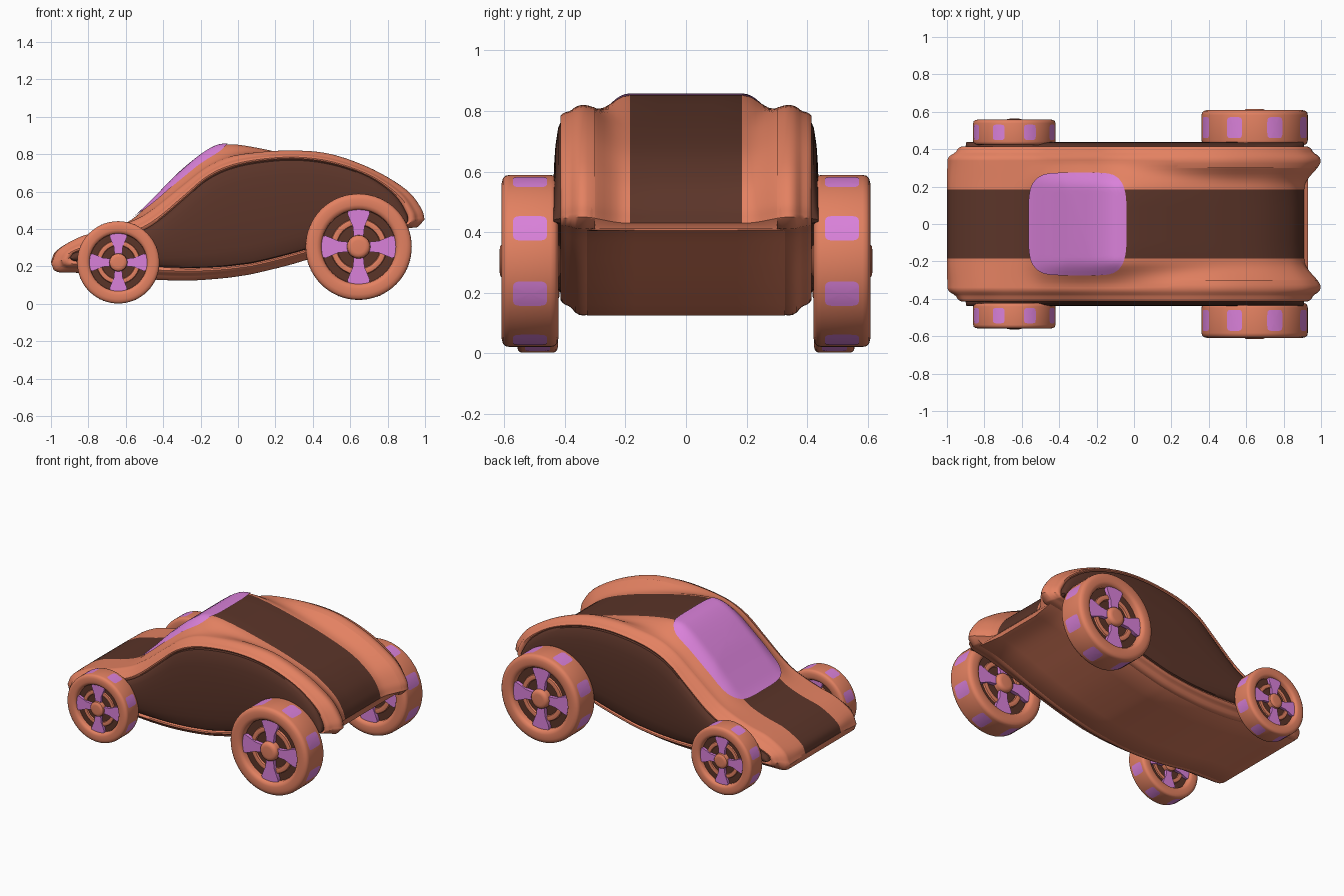
import bpy, bmesh, math
from mathutils import Vector

if "Cube" in bpy.data.objects:
    bpy.data.objects.remove(bpy.data.objects["Cube"])


def material(name, rgb):
    m = bpy.data.materials.new(name)
    m.diffuse_color = (*rgb, 1)
    m.use_nodes = True
    m.node_tree.nodes["Principled BSDF"].inputs["Base Color"].default_value = m.diffuse_color
    return m


ORANGE = material("orange", (0.77, 0.22, 0.12))
BROWN = material("brown", (0.105, 0.035, 0.022))
PINK = material("pink", (0.7, 0.22, 0.7))


def make(name, verts, faces, mats, dark=None, mirror=False, angle=40, out=None):
    me = bpy.data.meshes.new(name)
    me.from_pydata([tuple(v) for v in verts], [], faces)
    for m in mats:
        me.materials.append(m)
    if dark:
        for i in dark:
            me.polygons[i].material_index = 1
    bm = bmesh.new()
    bm.from_mesh(me)
    bmesh.ops.remove_doubles(bm, verts=bm.verts, dist=1e-5)
    bmesh.ops.recalc_face_normals(bm, faces=bm.faces)
    # open patches are turned to face outwards
    if out and sum((f.normal.dot(out(f.calc_center_median())) for f in bm.faces)) < 0:
        bmesh.ops.reverse_faces(bm, faces=bm.faces)
    bm.to_mesh(me)
    bm.free()
    ob = bpy.data.objects.new(name, me)
    bpy.context.collection.objects.link(ob)
    bpy.ops.object.select_all(action='DESELECT')
    ob.select_set(True)
    bpy.context.view_layer.objects.active = ob
    bpy.ops.object.shade_smooth_by_angle(angle=math.radians(angle))
    if mirror:
        mod = ob.modifiers.new("mirror", 'MIRROR')
        mod.use_axis = (False, True, False)
        mod.use_mirror_merge = False
    return ob


def loft(rings, closed=False, cap_first=False, cap_last=False):
    n, k = len(rings[0]), len(rings)
    verts = [p for r in rings for p in r]
    faces = []
    for i in range(k if closed else k - 1):
        a, b = i * n, ((i + 1) % k) * n
        faces += [(a + j, a + (j + 1) % n, b + (j + 1) % n, b + j) for j in range(n)]
    if cap_first:
        faces.append(tuple(range(n)))
    if cap_last:
        faces.append(tuple(range((k - 1) * n, k * n)))
    return verts, faces


def patch(fn, n=48, rings=8, power=0.35):
    """Rounded-square patch: fn maps (a, b) in -1..1 to a point."""
    def se(v):
        return math.copysign(abs(v) ** power, v)
    rr = []
    for i in range(1, rings + 1):
        t = i / rings
        rr.append([fn(t * se(math.cos(q)), t * se(math.sin(q)))
                   for q in (2 * math.pi * (j + .5) / n for j in range(n))])
    v, f = loft(rr)
    v.append(fn(0, 0))
    f += [(j, (j + 1) % n, len(v) - 1) for j in range(n)]
    return v, f


def curve(pts):
    """Smooth curve through points, parameter 0..len-1."""
    p = [Vector(q) for q in pts]

    def at(u):
        i = max(0, min(int(u), len(p) - 2))
        t = u - i
        b, c = p[i], p[i + 1]
        a = p[i - 1] if i else 2 * b - c
        d = p[i + 2] if i + 2 < len(p) else 2 * c - b
        return .5 * (2 * b + (c - a) * t + (2 * a - 5 * b + 4 * c - d) * t * t
                     + (3 * b - a - 3 * c + d) * t ** 3)
    return at


# Side-view (x, z) guide curves with matching stations from nose to tail
C = curve([(-1, .225), (-.97, .285), (-.85, .355), (-.7, .395), (-.57, .45), (-.45, .56),
           (-.3, .71), (-.15, .825), (-.05, .853), (.1, .835), (.3, .79), (.5, .735),
           (.7, .66), (.83, .57), (.89, .49), (.91, .43)])
F = curve([(-.998, .215), (-.96, .29), (-.84, .36), (-.7, .395), (-.55, .45), (-.45, .51),
           (-.3, .63), (-.17, .73), (-.05, .785), (.1, .81), (.3, .82), (.5, .8),
           (.72, .72), (.9, .61), (.98, .51), (.998, .45)])
B = curve([(-.985, .18), (-.95, .168), (-.85, .166), (-.7, .16), (-.55, .14), (-.42, .128),
           (-.25, .125), (-.1, .135), (0, .147), (.1, .165), (.3, .215), (.5, .28),
           (.65, .335), (.78, .38), (.88, .4), (.96, .41)])
PT = curve([(-.9, .245), (-.88, .27), (-.82, .29), (-.7, .33), (-.53, .385), (-.42, .45),
            (-.28, .57), (-.17, .665), (-.05, .725), (.1, .76), (.3, .775), (.5, .75),
            (.7, .68), (.84, .58), (.9, .49), (.91, .445)])
PB = curve([(-.89, .235), (-.87, .228), (-.82, .225), (-.7, .22), (-.55, .205), (-.42, .195),
            (-.25, .19), (-.1, .195), (0, .205), (.1, .22), (.3, .27), (.5, .33),
            (.65, .37), (.78, .405), (.86, .42), (.9, .43)])
US = [15 * i / 75 for i in range(76)]


def deck(u, y):
    """Upper body surface: blends centre line into fender ridge."""
    t = max(0, min(1, (abs(y) - .185) / .155))
    w = (t * t * (3 - 2 * t)) ** 1.25
    p = C(u).lerp(F(u), w)
    dip = .014 * math.sin(math.pi * t) ** 2 if 6 < u < 13 else 0
    return Vector((p.x, y, p.y - dip * math.sin(math.pi * (u - 6) / 7)))


# Main body with brown centre strip
ys = [0, .09, .185, .21, .23, .25, .27, .29, .31, .325, .34]
rings = []
for u in US:
    f, b = F(u), B(u)
    half = [deck(u, y) for y in ys]
    half += [Vector((b.x, .338, b.y + .008)),
             Vector((min(b.x, .93), .325, b.y)), Vector((min(b.x, .905), .17, b.y)),
             Vector((min(b.x, .905), 0, b.y))]
    rings.append(half + [Vector((p.x, -p.y, p.z)) for p in half[-2:0:-1]])
v, f = loft(rings, cap_first=True, cap_last=True)
n = len(rings[0])
strip = [i * n + j for i in range(len(rings) - 1) for j in (0, 1, n - 2, n - 1)]
make("body", v, f, [ORANGE, BROWN], dark=strip)


# Windshield lying on the body surface
def glass(a, b):
    return deck(6.1 + 2.02 * a, .275 * b) + Vector((-.005, 0, .005))


v, f = patch(glass, 64, 14, .45)
make("windshield", v, f, [PINK], out=lambda c: Vector((-.5, 0, 1)))


# Side rims and domed side panels
def outline(top, bottom):
    pts = [top(u) for u in US] + [bottom(u) for u in reversed(US)]
    return [Vector((p.x, 0, p.y)) for p in pts]


def between(a, b, t, y):
    return [Vector((p.x + (q.x - p.x) * t, y, p.z + (q.z - p.z) * t)) for p, q in zip(a, b)]


def middle(u):
    return (PT(u) + PB(u)) / 2


rim, pan, mid = outline(F, B), outline(PT, PB), outline(middle, middle)
steps = [(.3, .2), (.325, .03), (.34, 0), (.353, .04), (.366, .16), (.376, .34), (.386, .47),
         (.398, .54), (.408, .64), (.414, .78), (.412, .92), (.4, 1.06)]
v, f = loft([between(rim, pan, t, y) for y, t in steps])
make("side_rim", v, f, [ORANGE], mirror=True, out=lambda c: Vector((0, c.y - .33, 0)))
dome = [(.395, 0), (.412, .03), (.422, .12), (.431, .35), (.436, .65), (.438, 1)]
v, f = loft([between(pan, mid, t, y) for y, t in dome])
make("side_panel", v, f, [BROWN], mirror=True, out=lambda c: Vector((0, 1, 0)))


# Wheels
def lathe(name, prof, c, mat, closed, seg=64):
    rr = [[c + Vector((r * math.cos(q), y, r * math.sin(q)))
           for q in (2 * math.pi * j / seg for j in range(seg))] for r, y in prof]
    v, f = loft(rr, closed, not closed, not closed)
    make(name, v, f, [mat], mirror=True)


def wheel(name, c, R, h):
    side = [(.69, .5), (.7, .82), (.73, .95), (.79, 1), (.9, 1), (.96, .95), (.99, .86), (1, .72)]
    prof = [(r * R, y * h) for r, y in side] + [(r * R, -y * h) for r, y in reversed(side)]
    lathe(name + "_tyre", prof, c, ORANGE, True)
    lathe(name + "_disc", [(.71 * R, .55 * h), (.71 * R, -.55 * h)], c, BROWN, False)
    for s, tag in ((1, "outer"), (-1, "inner")):
        ring = [(r * R, s * y * h) for r, y in ((.4, .5), (.42, .66), (.47, .7), (.52, .66), (.54, .5))]
        lathe(f"{name}_{tag}_ring", ring, c, ORANGE, True)
    hub = [(.12, 1.07), (.17, 1.05), (.21, .95), (.22, .8)]
    lathe(name + "_hub", [(r * R, y * h) for r, y in hub]
          + [(r * R, -y * h) for r, y in reversed(hub)], c, ORANGE, False)
    # four flared spokes
    verts, faces = [], []
    for k in range(4):
        q = k * math.pi / 2
        ex, ez = Vector((math.cos(q), 0, math.sin(q))), Vector((-math.sin(q), 0, math.cos(q)))
        shape = [(.18, -.09), (.38, -.11), (.52, -.17), (.62, -.21), (.68, -.2), (.71, 0),
                 (.68, .2), (.62, .21), (.52, .17), (.38, .11), (.18, .09)]
        vv, ff = loft([[c + (ex * a + ez * b) * R + Vector((0, y * h, 0)) for a, b in shape]
                       for y in (-.8, .8)], False, True, True)
        faces += [tuple(i + len(verts) for i in fc) for fc in ff]
        verts += vv
    make(name + "_spokes", verts, faces, [PINK], mirror=True)
    # eight tread pads
    for k in range(8):
        q0 = (k + .5) * math.pi / 4

        def pad(a, b):
            q = q0 + .155 * a
            return c + Vector((math.cos(q) * R * 1.004, .6 * h * b, math.sin(q) * R * 1.004))
        v, f = patch(pad, 32, 4)
        make(f"{name}_tread_pad_{k + 1}", v, f, [PINK], mirror=True, out=lambda p: p - c)


wheel("front_wheel", Vector((-.64, .49, .222)), .22, .068)
wheel("rear_wheel", Vector((.645, .515, .305)), .284, .094)
